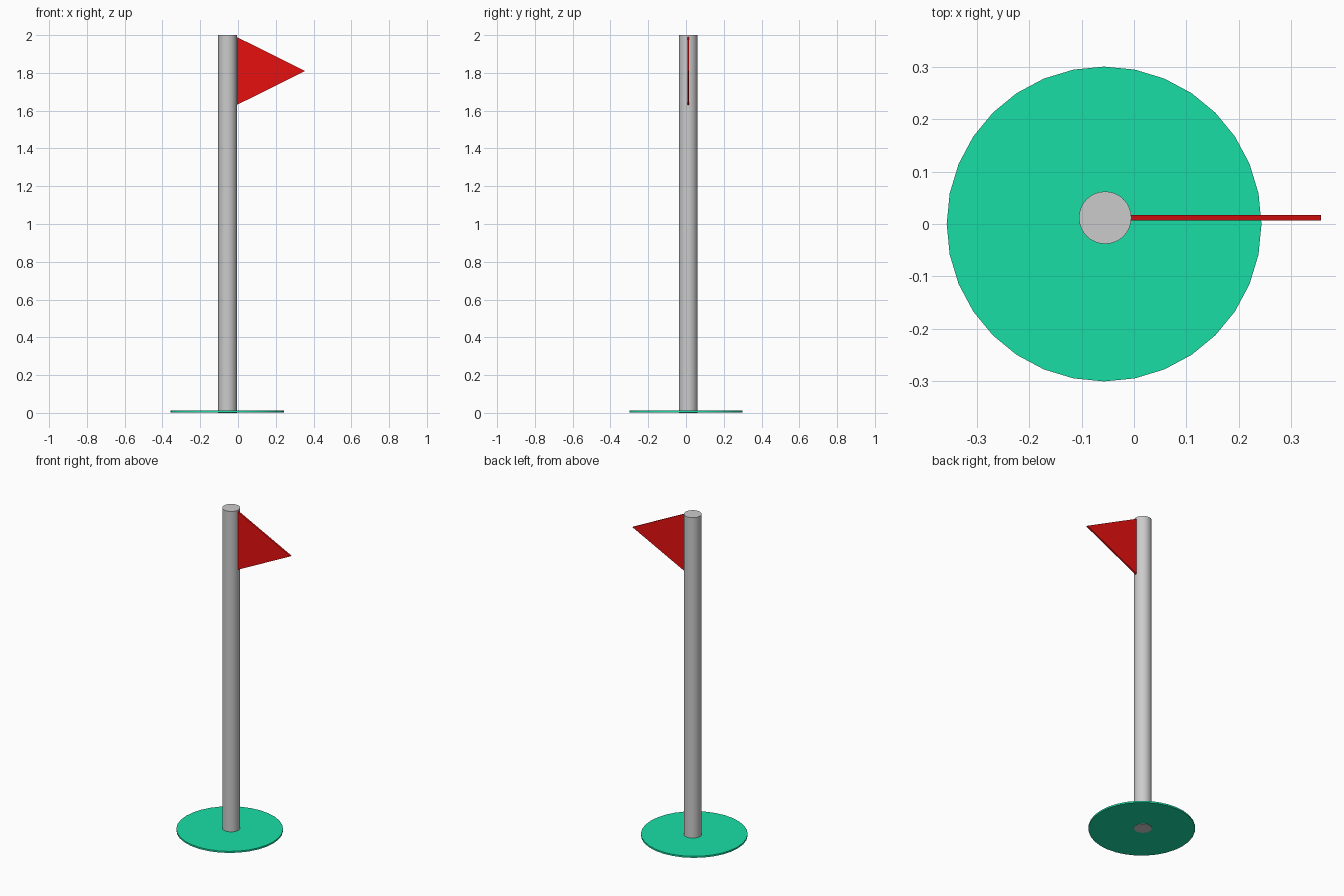
import bpy, bmesh, math

if "Cube" in bpy.data.objects:
    bpy.data.objects.remove(bpy.data.objects["Cube"])


def material(name, color):
    m = bpy.data.materials.new(name)
    m.diffuse_color = color
    m.use_nodes = True
    m.node_tree.nodes["Principled BSDF"].inputs["Base Color"].default_value = m.diffuse_color
    return m


def cylinder(name, radius, z0, z1, x, y, sides=32):
    bpy.ops.mesh.primitive_cylinder_add(vertices=sides, radius=radius, depth=z1 - z0,
                                        location=(x, y, (z0 + z1) / 2))
    ob = bpy.context.object
    ob.name = name
    bpy.ops.object.shade_smooth_by_angle(angle=math.radians(30))
    return ob


# Ground disc
base = cylinder("base_disc", 0.3, 0.002, 0.012, -0.057, 0.0)
base.data.materials.append(material("green", (0.01, 0.73, 0.38, 1)))

# Pole
cylinder("pole", 0.05, 0.0, 2.0, -0.055, 0.012)

# Triangular pennant, extruded through its thickness
bm = bmesh.new()
profile = [(-0.007, 1.63), (0.356, 1.81), (-0.007, 1.99)]
face = bm.faces.new([bm.verts.new((x, 0.007, z)) for x, z in profile])
ext = bmesh.ops.extrude_face_region(bm, geom=[face])
for v in ext["geom"]:
    if isinstance(v, bmesh.types.BMVert):
        v.co.y += 0.01
bmesh.ops.recalc_face_normals(bm, faces=bm.faces)
mesh = bpy.data.meshes.new("flag")
bm.to_mesh(mesh)
bm.free()
flag = bpy.data.objects.new("flag", mesh)
bpy.context.collection.objects.link(flag)
mesh.materials.append(material("red", (0.8, 0.005, 0.005, 1)))
